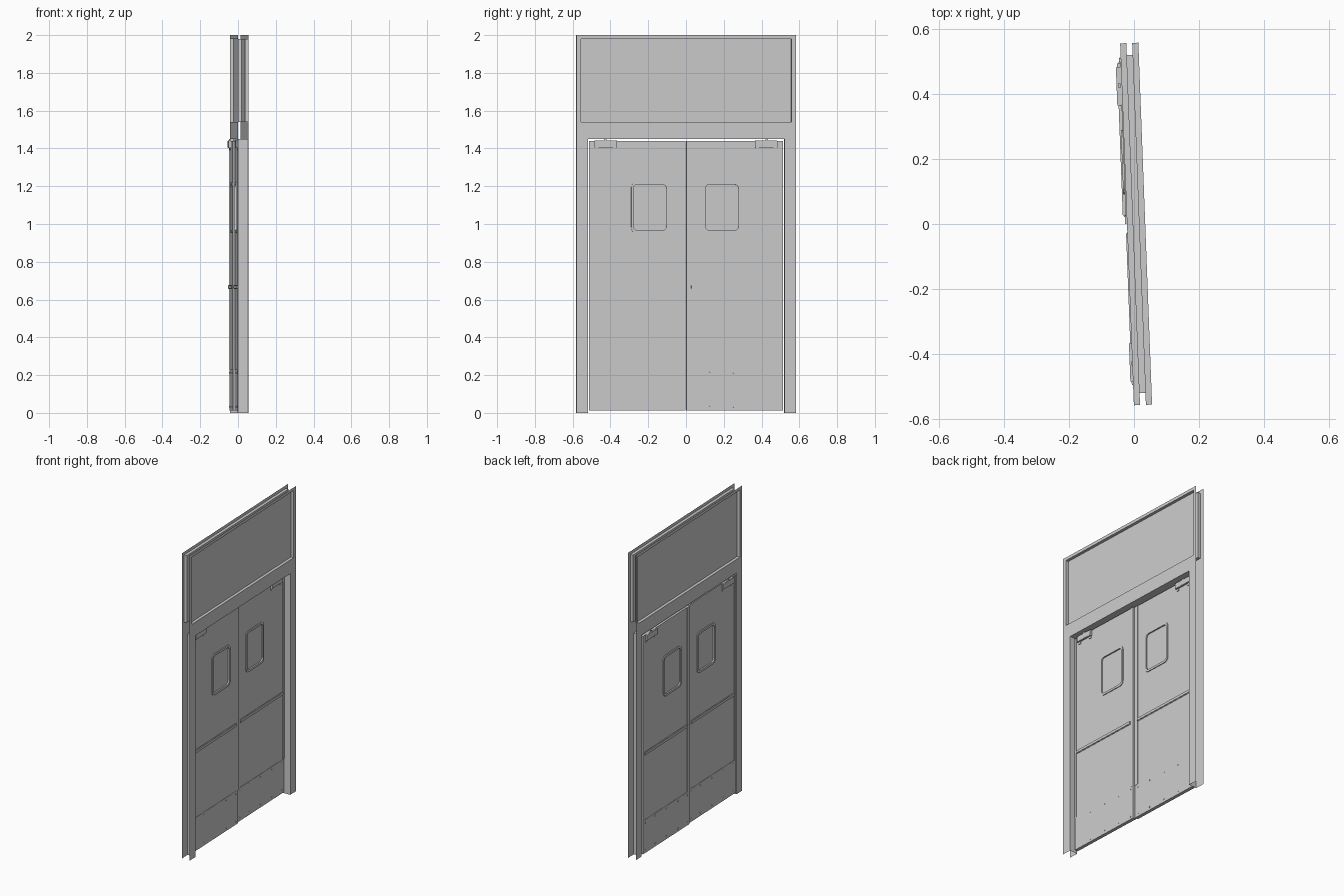
import bpy, bmesh, math
from mathutils import Matrix

if "Cube" in bpy.data.objects:
    bpy.data.objects.remove(bpy.data.objects["Cube"])

parts = []


def make(name, bm):
    me = bpy.data.meshes.new(name)
    bm.to_mesh(me)
    bm.free()
    ob = bpy.data.objects.new(name, me)
    bpy.context.collection.objects.link(ob)
    parts.append(ob)
    return ob


def add_box(bm, x0, x1, y0, y1, z0, z1):
    m = (Matrix.Translation(((x0 + x1) / 2, (y0 + y1) / 2, (z0 + z1) / 2))
         @ Matrix.Diagonal((abs(x1 - x0), abs(y1 - y0), abs(z1 - z0), 1)))
    return bmesh.ops.create_cube(bm, size=1, matrix=m)["verts"]


def box(name, *dims, bevel=0):
    bm = bmesh.new()
    add_box(bm, *dims)
    if bevel:
        bmesh.ops.bevel(bm, geom=bm.edges[:], offset=bevel, segments=2, affect='EDGES')
    return make(name, bm)


def quad(bm, *pts):
    bm.faces.new([bm.verts.new(p) for p in pts])


def rounded(hy, hz, r, n=4):
    # rounded rectangle outline in the y-z plane
    out = []
    for k, (sy, sz) in enumerate(((1, 1), (-1, 1), (-1, -1), (1, -1))):
        for i in range(n + 1):
            a = math.pi / 2 * (k + i / n)
            out.append((sy * (hy - r) + r * math.cos(a), sz * (hz - r) + r * math.sin(a)))
    return out


def prism(bm, outline, x0, x1, yc, zc):
    a = [bm.verts.new((x0, y + yc, z + zc)) for y, z in outline]
    b = [bm.verts.new((x1, y + yc, z + zc)) for y, z in outline]
    bm.faces.new(a[::-1])
    bm.faces.new(b)
    for i in range(len(a)):
        j = (i + 1) % len(a)
        bm.faces.new((a[i], a[j], b[j], b[i]))


def ring(bm, outer, inner, x0, x1, yc, zc):
    loops = [[bm.verts.new((x, y + yc, z + zc)) for y, z in o]
             for x, o in ((x0, outer), (x1, outer), (x1, inner), (x0, inner))]
    n = len(outer)
    for k in range(4):
        a, b = loops[k], loops[(k + 1) % 4]
        for i in range(n):
            j = (i + 1) % n
            bm.faces.new((a[i], a[j], b[j], b[i]))


W, H, D = 0.582, 2.0, 0.028          # frame half width, height, half depth
DW, DH = 0.52, 1.45                  # door opening
TW, T0, T1, TD = 0.557, 1.54, 1.98, 0.009   # transom opening and panel depth

# Sheet-metal frame faces and recessed transom, one set per side
for s, side in ((-1, "front"), (1, "rear")):
    x, xi = s * D, s * TD
    bm = bmesh.new()
    for y0, y1, z0, z1 in ((-W, -DW, 0, DH), (DW, W, 0, DH), (-W, W, DH, T0),
                           (-W, -TW, T0, T1), (TW, W, T0, T1), (-W, W, T1, H)):
        quad(bm, (x, y0, z0), (x, y1, z0), (x, y1, z1), (x, y0, z1))
    make("frame_face_" + side, bm)
    bm = bmesh.new()
    for z in (T0, T1):
        quad(bm, (x, -TW, z), (x, TW, z), (xi, TW, z), (xi, -TW, z))
    for y in (-TW, TW):
        quad(bm, (x, y, T0), (x, y, T1), (xi, y, T1), (xi, y, T0))
    make("transom_return_" + side, bm)
    bm = bmesh.new()
    quad(bm, (xi, -TW, T0), (xi, TW, T0), (xi, TW, T1), (xi, -TW, T1))
    make("transom_panel_" + side, bm)

# Jamb lining of the door opening
bm = bmesh.new()
for y in (-DW, DW):
    quad(bm, (-D, y, 0), (D, y, 0), (D, y, DH), (-D, y, DH))
quad(bm, (-D, -DW, DH), (D, -DW, DH), (D, DW, DH), (-D, DW, DH))
make("door_jamb", bm)

# Double doors
WY, WZ = 0.191, 1.088                # window centre
for s, xc, tag in ((-1, -0.014, "left"), (1, -0.022, "right")):
    h = 0.009
    leaf = box("door_leaf_" + tag, xc - h, xc + h, s * 0.512, s * 0.002, 0.012, 1.44)
    bm = bmesh.new()
    prism(bm, rounded(0.088, 0.122, 0.02), xc - 0.05, xc + 0.05, s * WY, WZ)
    bmesh.ops.recalc_face_normals(bm, faces=bm.faces[:])
    cutter = make("window_cutter", bm)
    mod = leaf.modifiers.new("window", 'BOOLEAN')
    mod.object, mod.solver = cutter, 'EXACT'
    bpy.context.view_layer.objects.active = leaf
    bpy.ops.object.modifier_apply(modifier=mod.name)
    parts.remove(cutter)
    bpy.data.objects.remove(cutter)

    bm = bmesh.new()
    prism(bm, rounded(0.089, 0.123, 0.02), xc - 0.005, xc + 0.005, s * WY, WZ)
    make("window_pane_" + tag, bm)
    bm = bmesh.new()
    ring(bm, rounded(0.099, 0.135, 0.028), rounded(0.087, 0.121, 0.02),
         xc - h - 0.005, xc + h + 0.005, s * WY, WZ)
    make("window_trim_" + tag, bm)

    for f, side in ((-1, "front"), (1, "rear")):
        xf = xc + f * h
        name = tag + "_" + side

        def out(d):
            return (xf, xf + f * d)

        box("kick_plate_" + name, *out(0.002), s * 0.513, s * 0.003, 0.012, 0.23)
        box("bumper_rail_" + name, *out(0.009), s * 0.498, s * 0.025, 0.655, 0.677, bevel=0.003)
        # Edge trims above the kick plate
        bm = bmesh.new()
        add_box(bm, *out(0.003), s * 0.514, s * 0.5, 0.23, 1.44)
        add_box(bm, *out(0.003), s * 0.026, s * 0.002, 0.23, 1.44)
        make("edge_trim_" + name, bm)
        # Hinge housing with its cap and fixing tabs
        box("hinge_housing_" + name, *out(0.013), s * 0.485, s * 0.365, 1.402, 1.441, bevel=0.002)
        bm = bmesh.new()
        for y in (0.472, 0.378):
            add_box(bm, *out(0.004), s * y - 0.009, s * y + 0.009, 1.388, 1.404)
        add_box(bm, *out(0.008), s * 0.428 - 0.006, s * 0.428 + 0.006, 1.44, 1.449)
        make("hinge_tabs_" + name, bm)
        # Kick plate screws
        bm = bmesh.new()
        for y in (0.028, 0.13, 0.255, 0.38, 0.488):
            for z in (0.032, 0.212):
                m = Matrix.Translation((xf + f * 0.0025, s * y, z)) @ Matrix.Rotation(math.pi / 2, 4, 'Y')
                bmesh.ops.create_cone(bm, cap_ends=True, segments=10, radius1=0.005,
                                      radius2=0.005, depth=0.003, matrix=m)
        make("screws_" + name, bm)

# Whole assembly stands slightly turned about the vertical
turn = Matrix.Translation((0.0065, 0, 0)) @ Matrix.Rotation(math.radians(2.17), 4, 'Z')
for ob in parts:
    bm = bmesh.new()
    bm.from_mesh(ob.data)
    bmesh.ops.recalc_face_normals(bm, faces=bm.faces[:])
    bm.to_mesh(ob.data)
    bm.free()
    ob.data.transform(turn)
